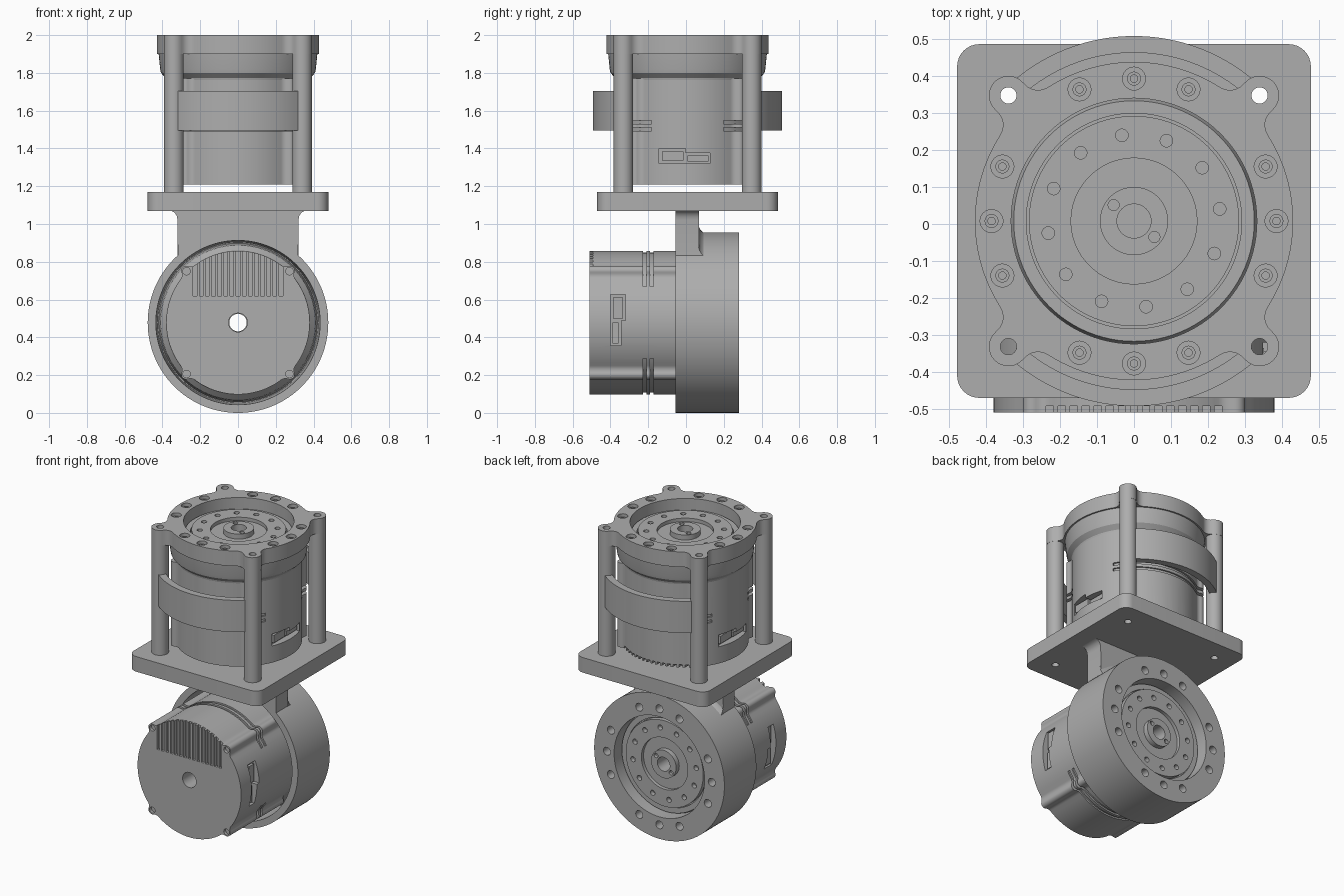
import bpy, bmesh
from math import sin, cos, pi, radians, sqrt, acos, atan2
from mathutils import Matrix, Vector

if "Cube" in bpy.data.objects:
    bpy.data.objects.remove(bpy.data.objects["Cube"])

GREY = (0.42, 0.42, 0.42, 1)
mat = bpy.data.materials.new("machined grey")
mat.use_nodes = True
mat.diffuse_color = GREY
mat.node_tree.nodes["Principled BSDF"].inputs["Base Color"].default_value = GREY


# ---------- helpers ----------
def polar(r, a, c=(0, 0)):
    return (c[0] + r * cos(a), c[1] + r * sin(a))


def add_prism(bm, outline, z0, z1):
    lo = [bm.verts.new((x, y, z0)) for x, y in outline]
    hi = [bm.verts.new((x, y, z1)) for x, y in outline]
    n = len(lo)
    bm.faces.new(lo[::-1])
    bm.faces.new(hi)
    for i in range(n):
        j = (i + 1) % n
        bm.faces.new((lo[i], lo[j], hi[j], hi[i]))


def add_cyl(bm, x, y, r, z0, z1, n=24):
    add_prism(bm, [polar(r, 2 * pi * i / n, (x, y)) for i in range(n)], z0, z1)


def add_box(bm, x0, x1, y0, y1, z0, z1):
    add_prism(bm, [(x0, y0), (x1, y0), (x1, y1), (x0, y1)], z0, z1)


def add_lathe(bm, profile, n=96, c=(0, 0)):
    rings = [[bm.verts.new((*polar(r, 2 * pi * i / n, c), z)) for i in range(n)] for r, z in profile]
    for k, a in enumerate(rings):
        b = rings[(k + 1) % len(rings)]
        for i in range(n):
            j = (i + 1) % n
            bm.faces.new((a[i], a[j], b[j], b[i]))


def add_arc(bm, r0, r1, a0, a1, z0, z1, n=32):
    angles = [radians(a0 + (a1 - a0) * i / n) for i in range(n + 1)]
    add_prism(bm, [polar(r1, a) for a in angles] + [polar(r0, a) for a in angles[::-1]], z0, z1)


def lobed(R, d, rho, f):
    """Circle R with four filleted lobes of radius rho at distance d on the diagonals."""
    al = acos(((R + f) ** 2 + d * d - (rho + f) ** 2) / (2 * d * (R + f)))
    pts = []
    for q in range(4):
        m = pi / 4 + q * pi / 2
        half = []
        fx, fy = polar(R + f, al)
        start = al + pi
        end = atan2(-fy, d - fx)
        end += 2 * pi if end < 0 else 0
        half += [polar(R, al + (pi / 4 - al) * i / 12) for i in range(12, 0, -1)]
        half += [polar(f, start + (end - start) * i / 6, (fx, fy)) for i in range(7)]
        tip = end - pi
        half += [polar(rho, tip * (1 - i / 6), (d, 0)) for i in range(1, 7)]
        # lobe drawn from its low side to its high side
        loop = [(x, -y) for x, y in half] + half[-2:0:-1]
        pts += [(x * cos(m) - y * sin(m), x * sin(m) + y * cos(m)) for x, y in loop]
    return pts


def finish(name, bm, matrix=Matrix(), cutter=None):
    def to_object(b, label):
        bmesh.ops.recalc_face_normals(b, faces=b.faces)
        me = bpy.data.meshes.new(label)
        b.to_mesh(me)
        b.free()
        o = bpy.data.objects.new(label, me)
        bpy.context.scene.collection.objects.link(o)
        return o
    ob = to_object(bm, name)
    ob.data.materials.append(mat)
    bpy.ops.object.select_all(action='DESELECT')
    bpy.context.view_layer.objects.active = ob
    ob.select_set(True)
    if cutter:
        tool = to_object(cutter, "cutter")
        tool.hide_render = True
        mod = ob.modifiers.new("cut", 'BOOLEAN')
        mod.operation, mod.solver, mod.object = 'DIFFERENCE', 'EXACT', tool
        bpy.ops.object.modifier_apply(modifier=mod.name)
        bpy.data.objects.remove(tool)
    bpy.ops.object.shade_smooth_by_angle(angle=radians(30))
    ob.matrix_world = matrix
    return ob


BOLTS = [radians(90 * q + s) for q in range(4) for s in (-22.5, 0, 22.5)]
UPPER = Matrix.Translation((0, 0.008, 1.21))
LOWER = Matrix.Translation((0, -0.51, 0.478)) @ Matrix(
    ((-1, 0, 0, 0), (0, 0, 1, 0), (0, 1, 0, 0), (0, 0, 0, 1)))


# ---------- one actuator, axis along local z, rear cap at zero ----------
def actuator(prefix, M):
    bm, cut = bmesh.new(), bmesh.new()
    add_prism(bm, lobed(0.38, 0.388, 0.026, 0.04), 0, 0.56)
    add_cyl(cut, 0, 0, 0.05, -0.1, 0.7, 32)
    for q in range(4):                                   # cap screws
        add_cyl(cut, *polar(0.385, pi / 4 + q * pi / 2), 0.02, -0.1, 0.02, 16)
    for i in range(15):                                  # cooling slots
        x = (i - 7) * 0.0325
        add_box(cut, x - 0.01, x + 0.01, 0.14, 0.5, -0.1, 0.018)
    for z in (0.282, 0.32):                              # seam grooves
        for a in (30, 210):
            add_arc(cut, 0.37, 0.5, a, a + 120, z, z + 0.018)
    for s in (1, -1):                                    # connector pockets
        xs = sorted((s * 0.335, s * 0.5))
        pts = [(-0.15, 0.11), (0.12, 0.11), (0.12, 0.165), (-0.01, 0.165), (-0.01, 0.19), (-0.15, 0.19)]
        faces = [[cut.verts.new((x, s * v, w)) for v, w in pts] for x in xs]
        for f in faces:
            cut.faces.new(f)
        for i in range(6):
            j = (i + 1) % 6
            cut.faces.new((faces[0][i], faces[0][j], faces[1][j], faces[1][i]))
    finish(prefix + "_motor_body", bm, M, cut)

    bm = bmesh.new()
    for s in (1, -1):
        for v0, v1, w0, w1 in ((-0.135, -0.02, 0.125, 0.175), (0, 0.11, 0.122, 0.152)):
            xs, vs = sorted((s * 0.32, s * 0.352)), sorted((s * v0, s * v1))
            add_box(bm, *xs, *vs, w0, w1)
    finish(prefix + "_connectors", bm, M)

    bm, cut = bmesh.new(), bmesh.new()
    add_lathe(bm, [(0.046, 0.5), (0.37, 0.5), (0.382, 0.563), (0.408, 0.59), (0.412, 0.61), (0.42, 0.69),
                   (0.335, 0.69), (0.325, 0.718), (0.291, 0.718), (0.291, 0.7), (0.284, 0.7),
                   (0.284, 0.735), (0.17, 0.735), (0.17, 0.712), (0.092, 0.712), (0.092, 0.745),
                   (0.046, 0.745)])
    for i in range(12):
        add_cyl(cut, *polar(0.234, radians(8 + 30 * i)), 0.017, 0.705, 0.9, 16)
    for a in (142, 322):
        add_cyl(cut, *polar(0.07, radians(a)), 0.015, 0.725, 0.9, 16)
    finish(prefix + "_output_rotor", bm, M, cut)


actuator("upper", UPPER)
actuator("lower", LOWER)

# ---------- lower housing ring ----------
bm, cut = bmesh.new(), bmesh.new()
add_lathe(bm, [(0.435, 0.455), (0.478, 0.455), (0.478, 0.79), (0.332, 0.79), (0.332, 0.69), (0.425, 0.69)], 128)
for a in BOLTS:
    add_cyl(cut, *polar(0.385, a), 0.026, 0.72, 0.9)
finish("lower_housing", bm, LOWER, cut)

# ---------- neck joining housing and plate ----------
bm = bmesh.new()
N = 12
side = [(0.32, 1.02)] + [(0.36 - 0.04 * cos(t), 1.02 + 0.05 * sin(t)) for t in (0.4, 0.8, 1.2, pi / 2)]
low = [polar(0.45, radians(45 + 90 * i / N), (0, 0.478)) for i in range(N + 1)]
add_prism(bm, side[::-1] + low + [(-x, z) for x, z in side], -0.07, 0.055)
finish("neck", bm, Matrix.Rotation(pi / 2, 4, 'X'))

# fillet from the neck down onto the curved housing
bm = bmesh.new()
curve = [(0.12 - 0.055 * sin(t), 0.525 - 0.055 * cos(t)) for t in [pi / 2 * i / 6 for i in range(7)]]
section = curve + [(0.065, 0.46), (0.12, 0.46)]
rows = []
for i in range(N * 2 + 1):
    x = -0.32 + 0.64 * i / (N * 2)
    rows.append([bm.verts.new((x, y, 0.478 + sqrt(r * r - x * x))) for y, r in section])
for a, b in zip(rows, rows[1:]):
    for i in range(len(section)):
        j = (i + 1) % len(section)
        bm.faces.new((a[i], a[j], b[j], b[i]))
bm.faces.new(rows[0])
bm.faces.new(rows[-1])
finish("neck_fillet", bm)

# ---------- mounting plate, posts, straps and top flange ----------
POST = 0.48
corners = [polar(POST, pi / 4 + q * pi / 2) for q in range(4)]
bm, cut = bmesh.new(), bmesh.new()
rounded = []
for q in range(4):
    m = pi / 4 + q * pi / 2
    c = polar(0.418 * sqrt(2), m)
    rounded += [polar(0.06, m - pi / 4 + pi / 2 * i / 8, c) for i in range(9)]
add_prism(bm, rounded, -0.14, -0.04)
for c in corners:
    add_cyl(cut, *c, 0.022, -0.3, 0.1)
finish("mounting_plate", bm, UPPER, cut)

bm = bmesh.new()
for c in corners:
    add_lathe(bm, [(0.022, -0.04), (0.052, -0.04), (0.052, 0.72), (0.022, 0.72)], 32, c)
finish("posts", bm, UPPER)

bm = bmesh.new()
for a in (90, 270):
    add_arc(bm, 0.455, 0.5, a - 39.5, a + 39.5, 0.285, 0.495)
finish("guard_straps", bm, UPPER)

bm, cut = bmesh.new(), bmesh.new()
add_prism(bm, lobed(0.43, POST, 0.053, 0.05), 0.69, 0.79)
add_cyl(cut, 0, 0, 0.332, 0.6, 0.9, 96)
for c in corners:
    add_cyl(cut, *c, 0.022, 0.6, 0.9)
for a in BOLTS:
    add_cyl(cut, *polar(0.385, a), 0.031, 0.76, 0.9)
finish("top_flange", bm, UPPER, cut)
bm = bmesh.new()
for a in BOLTS:                                          # socket screws in the flange
    add_lathe(bm, [(0.01, 0.755), (0.019, 0.755), (0.019, 0.775), (0.01, 0.775)], 16, polar(0.385, a))
finish("flange_screws", bm, UPPER)
